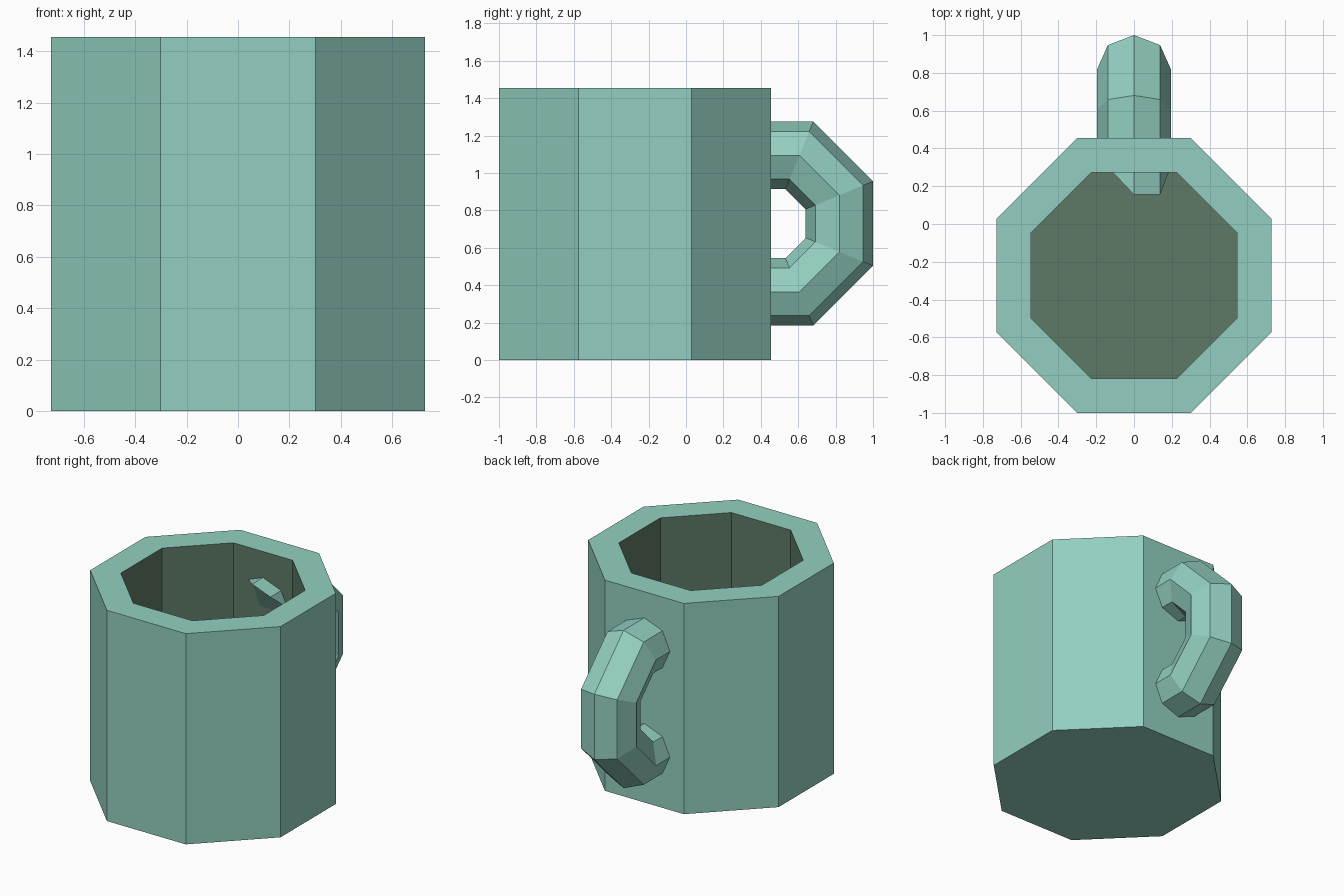
import bpy, bmesh, math

if "Cube" in bpy.data.objects:
    bpy.data.objects.remove(bpy.data.objects["Cube"])

def material(name, rgb):
    m = bpy.data.materials.new(name)
    m.diffuse_color = (*rgb, 1.0)
    m.use_nodes = True
    m.node_tree.nodes["Principled BSDF"].inputs["Base Color"].default_value = m.diffuse_color
    return m

glaze = material("mint_glaze", (0.292, 0.624, 0.533))
inside = material("dark_green_inside", (0.109, 0.195, 0.133))

def finish(bm, name, mats):
    bmesh.ops.recalc_face_normals(bm, faces=bm.faces)
    me = bpy.data.meshes.new(name)
    bm.to_mesh(me)
    bm.free()
    ob = bpy.data.objects.new(name, me)
    for m in mats:
        me.materials.append(m)
    bpy.context.collection.objects.link(ob)
    return ob

# mug body: octagonal profile swept from base, over the rim, down to the inner floor
CY, H, N = -0.273, 1.455, 8
profile = [(0.787, 0.0), (0.787, H), (0.591, H), (0.591, 0.18)]
bm = bmesh.new()
rings = []
for r, z in profile:
    angs = [math.radians(22.5 + 45 * i) for i in range(N)]
    rings.append([bm.verts.new((r * math.cos(a), CY + r * math.sin(a), z)) for a in angs])
for k in range(3):
    for i in range(N):
        j = (i + 1) % N
        f = bm.faces.new((rings[k][i], rings[k][j], rings[k + 1][j], rings[k + 1][i]))
        f.material_index = 1 if k == 2 else 0
bm.faces.new(rings[0])
bm.faces.new(rings[3]).material_index = 1
finish(bm, "mug_body", [glaze, inside])

# handle: open part of an 8 x 8 torus, its ends buried in the wall
HY, HZ, MAJOR, MINOR = 0.455, 0.73, 0.395, 0.195
bm = bmesh.new()
rings = []
for k in range(6):
    psi = math.radians(-112.5 + 45 * k)
    ring = []
    for i in range(8):
        t = math.radians(45 * i)
        r = MAJOR + MINOR * math.cos(t)
        x = MINOR * math.sin(t)
        y = HY + r * math.cos(psi)
        z = HZ + r * math.sin(psi)
        if y < 0.29:  # small corner of the upper end breaks through the inner wall
            y = 0.155 if (k == 5 and x > -0.01) else 0.30
        ring.append(bm.verts.new((x, y, z)))
    rings.append(ring)
for a, b in zip(rings, rings[1:]):
    for i in range(8):
        j = (i + 1) % 8
        bm.faces.new((a[i], a[j], b[j], b[i]))
bm.faces.new(rings[0])
bm.faces.new(rings[-1])
finish(bm, "handle", [glaze])
